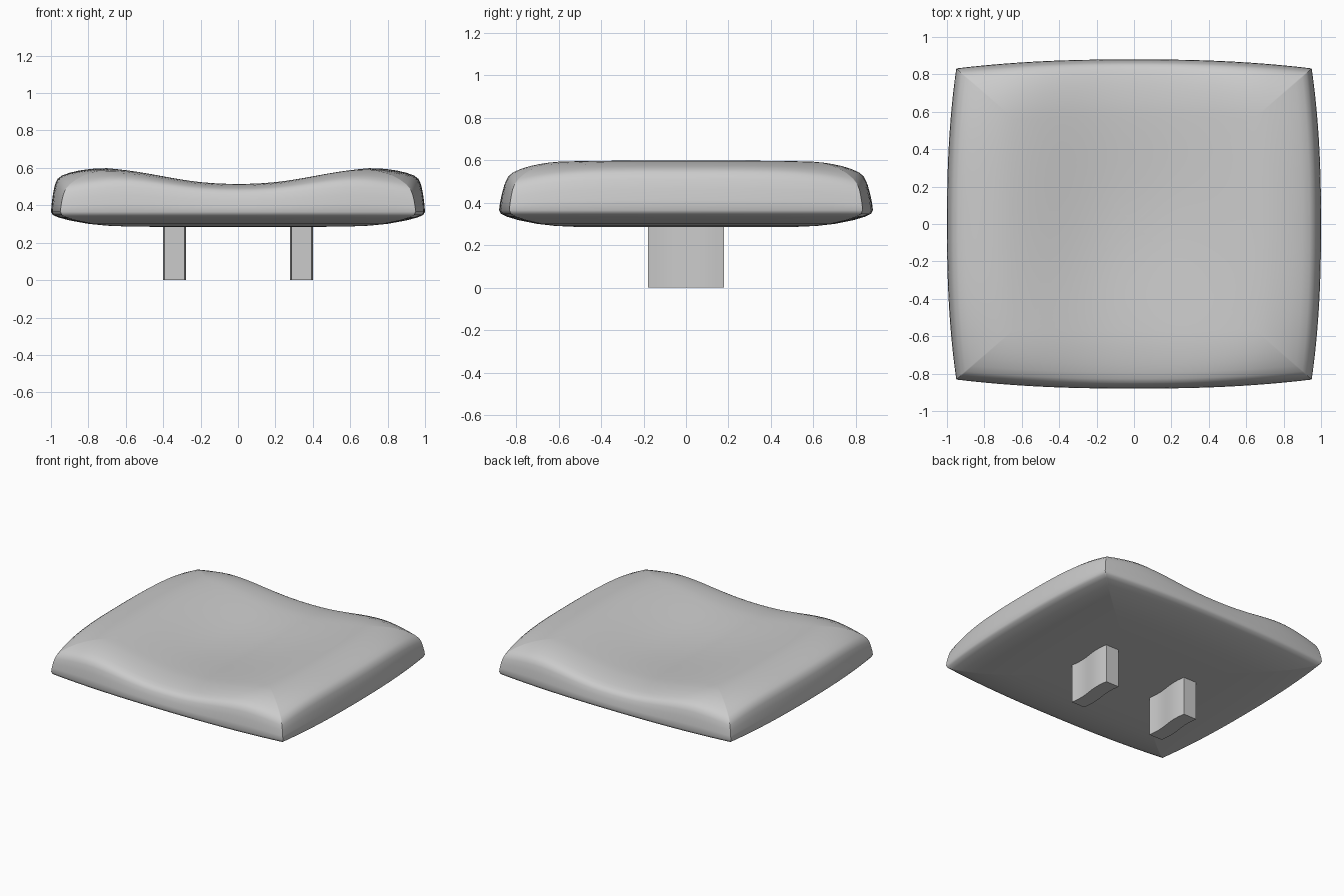
import bpy, bmesh, math

cube = bpy.data.objects.get("Cube")
if cube:
    bpy.data.objects.remove(cube, do_unlink=True)

grey = bpy.data.materials.new("soft_grey")
grey.use_nodes = True
grey.diffuse_color = (0.6, 0.6, 0.6, 1)
grey.node_tree.nodes["Principled BSDF"].inputs["Base Color"].default_value = (0.6, 0.6, 0.6, 1)

RIM = 0.365


def finish(bm, name, angle):
    bmesh.ops.recalc_face_normals(bm, faces=bm.faces)
    mesh = bpy.data.meshes.new(name)
    bm.to_mesh(mesh)
    bm.free()
    mesh.materials.append(grey)
    obj = bpy.data.objects.new(name, mesh)
    bpy.context.collection.objects.link(obj)
    bpy.ops.object.select_all(action='DESELECT')
    bpy.context.view_layer.objects.active = obj
    obj.select_set(True)
    bpy.ops.object.shade_smooth_by_angle(angle=math.radians(angle))


def smoothstep(t):
    t = max(0, min(1, t))
    return t * t * (3 - 2 * t)


# Dished height of the seat surface, raised along both sides
def seat_height(u, v):
    side = smoothstep(abs(u) / 0.75) ** 1.3
    dish = 0.025 * max(0, 1 - (v / 0.75) ** 2) ** 2
    corner = 1 - 0.4 * abs(u * v) ** 4
    return (0.515 + 0.085 * side - dish * (1 - side) - RIM) * corner


# Square outline with bowed sides
def outline(u, v):
    return u * (1 - 0.05 * abs(v) ** 2.4), 0.88 * v * (1 - 0.055 * abs(u) ** 2.4)


# Cushion: concentric square rings, bottom centre to rim to top centre
underside = [(0.2, 0.285), (0.45, 0.285), (0.6, 0.287), (0.7, 0.291), (0.8, 0.301),
             (0.9, 0.319), (0.96, 0.335), (0.99, 0.348)]
wall = [(1, 0), (0.996, 0.2), (0.989, 0.42), (0.979, 0.62), (0.965, 0.75), (0.94, 0.83),
        (0.9, 0.89), (0.85, 0.94), (0.8, 0.97), (0.75, 0.99)]
inner = [(0.7 - 0.05 * i, 1) for i in range(14)]

N = 32
edge = [math.sin(math.pi / 2 * (2 * i / N - 1)) for i in range(N)]
square = ([(t, -1) for t in edge] + [(1, t) for t in edge]
          + [(-t, 1) for t in edge] + [(-1, -t) for t in edge])

bm = bmesh.new()
rings = []
for s, z in underside:
    rings.append([bm.verts.new((*outline(a * s, b * s), z)) for a, b in square])
for s, rise in wall + inner:
    rings.append([bm.verts.new((*outline(a * s, b * s), RIM + rise * seat_height(a * s, b * s)))
                  for a, b in square])
for low, high in zip(rings, rings[1:]):
    for i in range(len(square)):
        j = (i + 1) % len(square)
        bm.faces.new((low[i], low[j], high[j], high[i]))
for ring, z in ((rings[0], 0.285), (rings[-1], RIM + seat_height(0, 0))):
    centre = bm.verts.new((0, 0, z))
    for i in range(len(square)):
        bm.faces.new((ring[i], ring[(i + 1) % len(square)], centre))
finish(bm, "seat_cushion", 50)


# Mounting tabs: slightly wavy slabs under the seat
def tab(name, x):
    bm = bmesh.new()
    steps = 16
    spine = []
    for i in range(steps + 1):
        t = 2 * i / steps - 1
        spine.append((x + 0.008 * math.sin(math.pi * t), 0.18 * t))
    profile = [(px + 0.054, py) for px, py in spine] + [(px - 0.054, py) for px, py in reversed(spine)]
    base = bm.faces.new([bm.verts.new((px, py, 0)) for px, py in profile])
    top = bmesh.ops.extrude_face_region(bm, geom=[base])
    for v in top["geom"]:
        if isinstance(v, bmesh.types.BMVert):
            v.co.z = 0.3
    finish(bm, name, 40)


tab("left_tab", 0.34)
tab("right_tab", -0.34)
